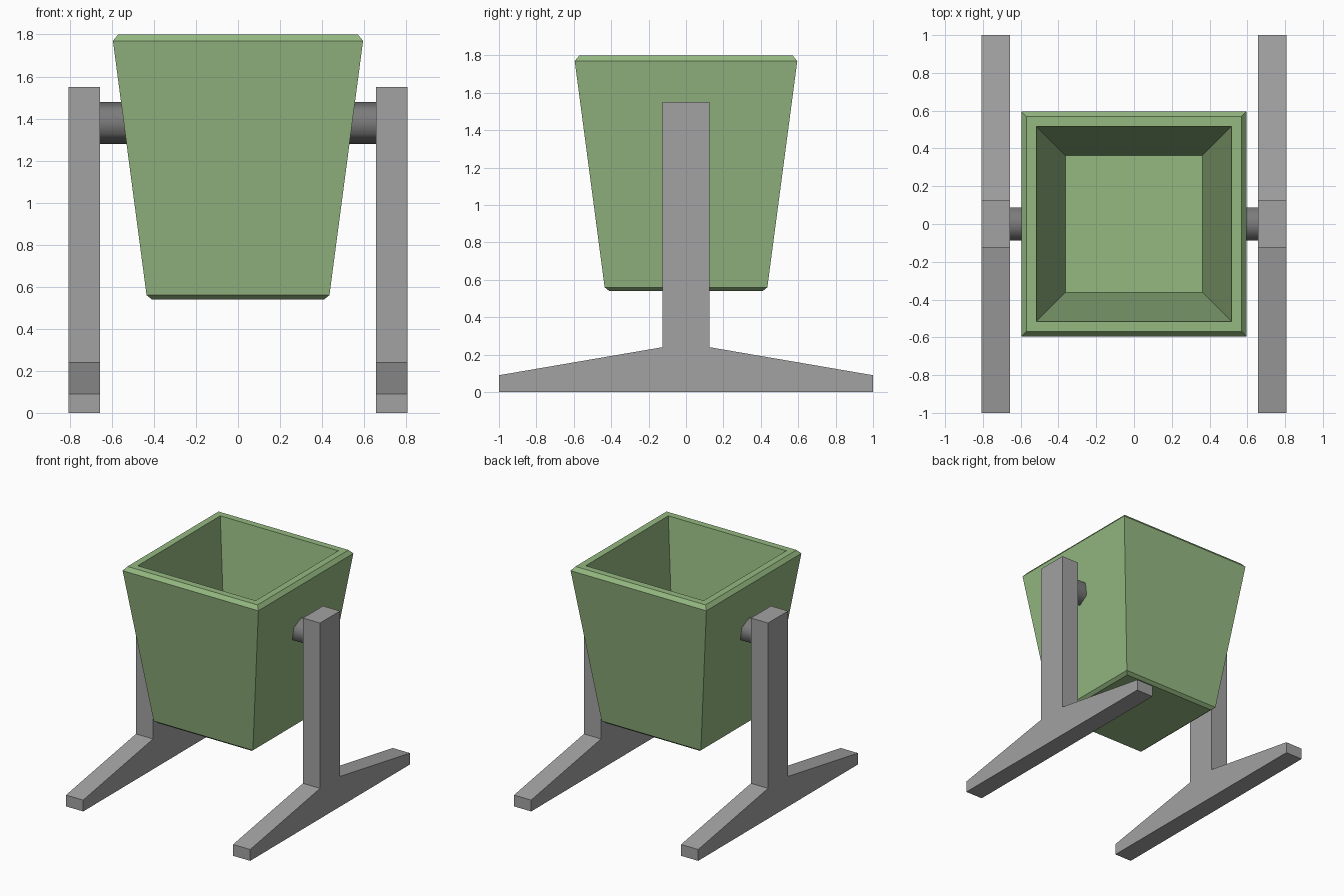
import bpy, bmesh, math

if "Cube" in bpy.data.objects:
    bpy.data.objects.remove(bpy.data.objects["Cube"])


def material(name, rgb):
    m = bpy.data.materials.new(name)
    m.diffuse_color = (*rgb, 1)
    m.use_nodes = True
    m.node_tree.nodes["Principled BSDF"].inputs["Base Color"].default_value = m.diffuse_color
    return m


green = material("leaf green", (0.30, 0.48, 0.22))
grey = material("stand grey", (0.36, 0.36, 0.36))
dark = material("axle grey", (0.20, 0.20, 0.20))


def finish(name, bm, mat, smooth=False):
    bmesh.ops.recalc_face_normals(bm, faces=bm.faces)
    me = bpy.data.meshes.new(name)
    bm.to_mesh(me)
    bm.free()
    me.materials.append(mat)
    for p in me.polygons:
        p.use_smooth = smooth and len(p.vertices) == 4
    ob = bpy.data.objects.new(name, me)
    bpy.context.collection.objects.link(ob)
    return ob


# Tapered square bucket: stacked square rings (half width, height), outside then inside
rings = [(0.41, 0.54), (0.435, 0.56), (0.595, 1.77), (0.57, 1.80), (0.517, 1.80), (0.362, 0.64)]
bm = bmesh.new()
loops = [[bm.verts.new((sx * h, sy * h, z)) for sx, sy in ((-1, -1), (1, -1), (1, 1), (-1, 1))]
         for h, z in rings]
for a, b in zip(loops, loops[1:]):
    for i in range(4):
        j = (i + 1) % 4
        bm.faces.new((a[i], a[j], b[j], b[i]))
bm.faces.new(loops[0])
bm.faces.new(loops[-1])
finish("bucket", bm, green)

# Side stands: half profile in y/z, mirrored and extruded along x
half = [(1, 0), (1, 0.09), (0.125, 0.24), (0.125, 1.55)]
profile = half + [(-y, z) for y, z in reversed(half)]
for side, s in (("left", -1), ("right", 1)):
    bm = bmesh.new()
    face = bm.faces.new([bm.verts.new((s * 0.657, y, z)) for y, z in profile])
    ext = bmesh.ops.extrude_face_region(bm, geom=[face])
    for v in ext["geom"]:
        if isinstance(v, bmesh.types.BMVert):
            v.co.x = s * 0.807
    finish(side + "_stand", bm, grey)

    # Hexagonal axle stub from bucket wall to stand
    bm = bmesh.new()
    ends = [[bm.verts.new((s * x, 0.1 * math.sin(k * math.pi / 3), 1.38 + 0.1 * math.cos(k * math.pi / 3)))
             for k in range(6)] for x in (0.51, 0.67)]
    for k in range(6):
        n = (k + 1) % 6
        bm.faces.new((ends[0][k], ends[0][n], ends[1][n], ends[1][k]))
    for e in ends:
        bm.faces.new(e)
    finish(side + "_axle", bm, dark, smooth=True)
